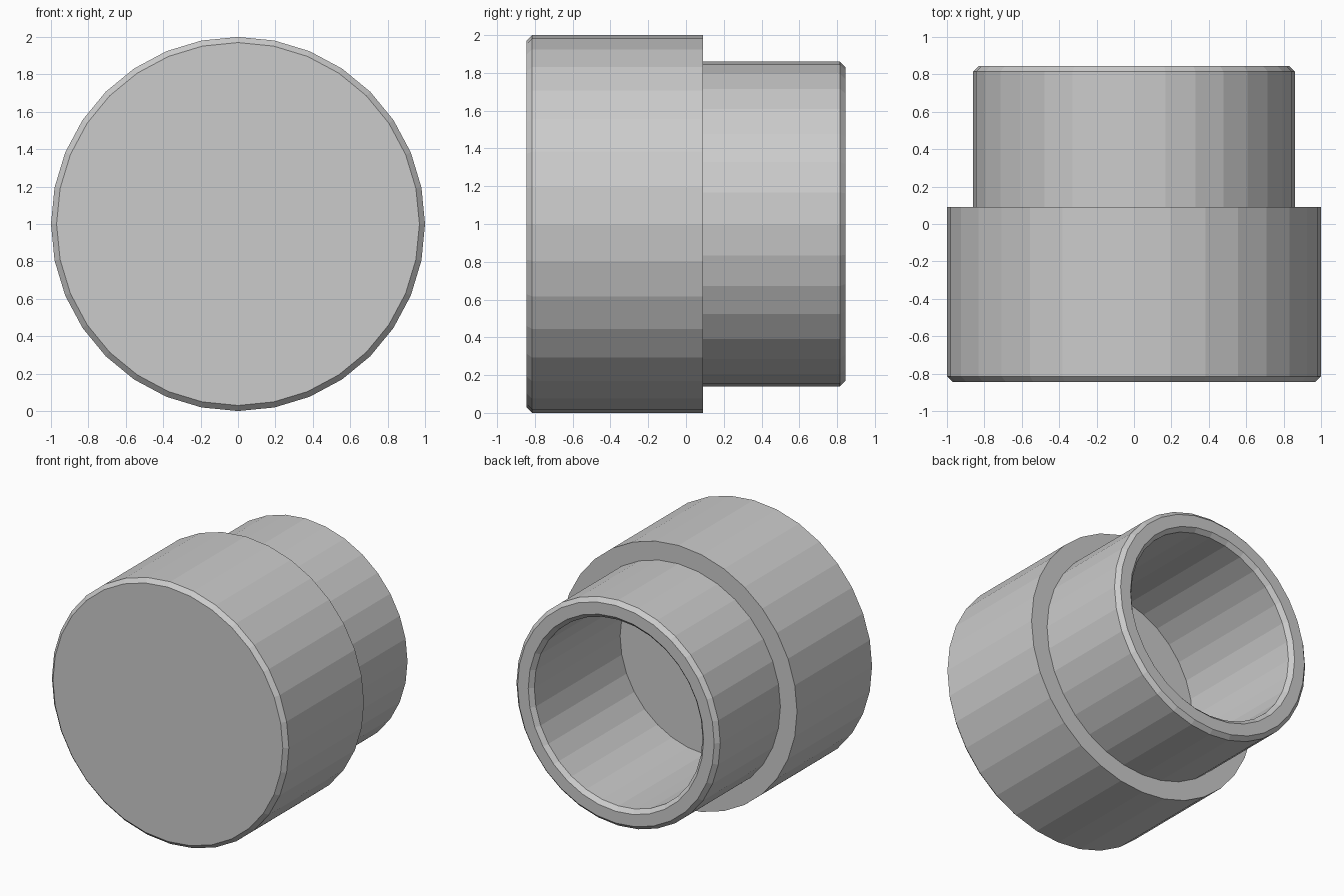
import bpy
import bmesh
from math import sin, cos, tau

cube = bpy.data.objects.get("Cube")
if cube:
    bpy.data.objects.remove(cube, do_unlink=True)

# Plain grey finish
grey = bpy.data.materials.new("plain_grey")
grey.use_nodes = True
colour = (0.6, 0.6, 0.6, 1)
grey.diffuse_color = colour
grey.node_tree.nodes["Principled BSDF"].inputs["Base Color"].default_value = colour

SIDES = 32
CHAMFER = 0.03
BODY, NECK, BORE = 1.0, 0.86, 0.71
FRONT, SHOULDER, BACK, FLOOR = -0.845, 0.09, 0.845, -0.22

# Outline as (radius, y): closed front, shoulder, neck, rim, bore, bore floor
profile = [
    (BODY - CHAMFER, FRONT), (BODY, FRONT + CHAMFER), (BODY, SHOULDER),
    (NECK, SHOULDER), (NECK, BACK - CHAMFER), (NECK - CHAMFER, BACK),
    (BORE + CHAMFER, BACK), (BORE, BACK - CHAMFER), (BORE, FLOOR),
]


def ring(bm, radius, y):
    return [bm.verts.new((radius * sin(tau * i / SIDES), y,
                          1 + radius * cos(tau * i / SIDES))) for i in range(SIDES)]


# Stepped hollow body, turned around the front-to-back axis
bm = bmesh.new()
rings = [ring(bm, r, y) for r, y in profile]
for a, b in zip(rings, rings[1:]):
    for i in range(SIDES):
        j = (i + 1) % SIDES
        bm.faces.new((a[i], a[j], b[j], b[i]))
bm.faces.new(rings[0])
bm.faces.new(rings[-1])
bmesh.ops.recalc_face_normals(bm, faces=bm.faces)
mesh = bpy.data.meshes.new("stepped_cap")
bm.to_mesh(mesh)
bm.free()
mesh.materials.append(grey)
cap = bpy.data.objects.new("stepped_cap", mesh)
bpy.context.collection.objects.link(cap)
